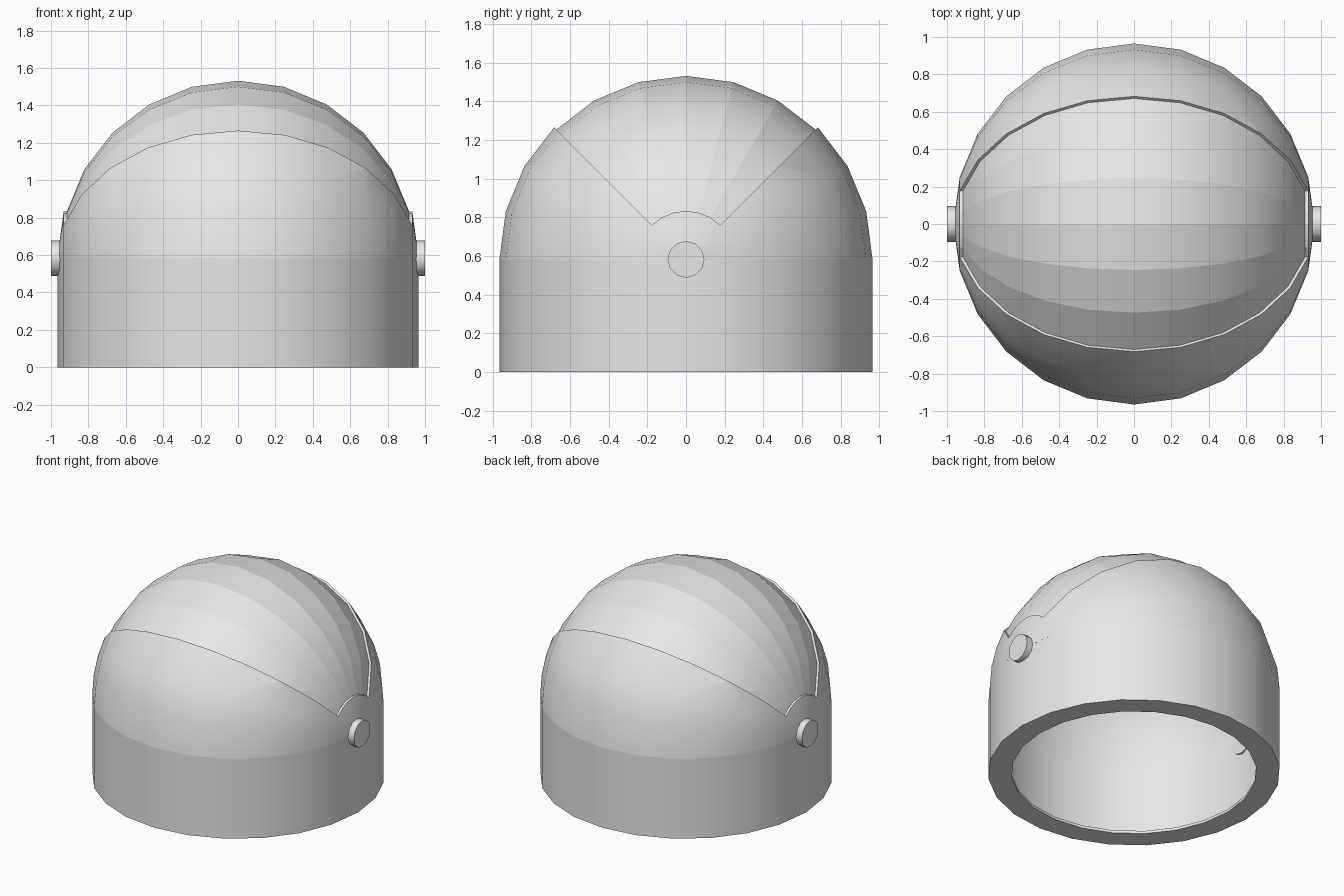
import bpy, bmesh, math

if "Cube" in bpy.data.objects:
    bpy.data.objects.remove(bpy.data.objects["Cube"])

R, ZC, N = 0.965, 0.583, 24      # shell radius, pivot height, side count
STEP = math.radians(15)
THICK = 0.03

grey = bpy.data.materials.new("light grey")
grey.diffuse_color = (0.8, 0.8, 0.8, 1)
grey.use_nodes = True
grey.node_tree.nodes["Principled BSDF"].inputs["Base Color"].default_value = grey.diffuse_color


def make(name, bm, smooth=30):
    bmesh.ops.recalc_face_normals(bm, faces=bm.faces)
    me = bpy.data.meshes.new(name)
    bm.to_mesh(me)
    bm.free()
    me.materials.append(grey)
    ob = bpy.data.objects.new(name, me)
    bpy.context.collection.objects.link(ob)
    if smooth:
        shade(ob, smooth)
    return ob


def shade(ob, angle):
    bpy.ops.object.select_all(action='DESELECT')
    bpy.context.view_layer.objects.active = ob
    ob.select_set(True)
    bpy.ops.object.shade_smooth_by_angle(angle=math.radians(angle))


def cut(ob, cutter, angle=30):
    m = ob.modifiers.new("cut", 'BOOLEAN')
    m.operation, m.object, m.solver = 'DIFFERENCE', cutter, 'EXACT'
    bpy.context.view_layer.objects.active = ob
    bpy.ops.object.modifier_apply(modifier=m.name)
    bpy.data.objects.remove(cutter)
    shade(ob, angle)


def lathe(profile):
    """Revolve a closed (radius, z) outline about z."""
    bm = bmesh.new()
    rings = [[bm.verts.new((r * math.cos(i * STEP), r * math.sin(i * STEP), z))
              for i in range(N)] for r, z in profile]
    for a, b in zip(rings, rings[1:] + rings[:1]):
        for i in range(N):
            j = (i + 1) % N
            bm.faces.new((a[i], a[j], b[j], b[i]))
    return bm


def prism(bm, pts, lo, hi):
    """Extrude a flat (y, z) outline along x."""
    a = [bm.verts.new((lo, *p)) for p in pts]
    b = [bm.verts.new((hi, *p)) for p in pts]
    bm.faces.new(a)
    bm.faces.new(b[::-1])
    for i in range(len(pts)):
        j = (i + 1) % len(pts)
        bm.faces.new((a[i], b[i], b[j], a[j]))


def orange_peel(r, k0, k1, thetas):
    """Thick dome segment with poles on the x axis, k counted from straight up."""
    bm = bmesh.new()
    skins = []
    for rad in (r, r - THICK):
        skins.append([[bm.verts.new((rad * math.cos(t), rad * math.sin(t) * math.sin(k * STEP),
                                     ZC + rad * math.sin(t) * math.cos(k * STEP)))
                       for t in thetas] for k in range(k0, k1 + 1)])
    for rows in skins:
        for a, b in zip(rows, rows[1:]):
            for i in range(len(thetas) - 1):
                bm.faces.new((a[i], a[i + 1], b[i + 1], b[i]))
    o, n = skins
    for k in (0, -1):
        for i in range(len(thetas) - 1):
            bm.faces.new((o[k][i], o[k][i + 1], n[k][i + 1], n[k][i]))
    for e in (0, -1):
        for k in range(len(o) - 1):
            bm.faces.new((o[k][e], o[k + 1][e], n[k + 1][e], n[k][e]))
    return bm, skins


# Thin ring wall with an inward lip at the foot
Ri = R - THICK
make("base_wall", lathe([(R, 0), (R, ZC), (Ri, ZC), (Ri, 0.02), (0.81, 0.02), (0.81, 0)]))

# Domed shell with ribs running to the pivots
angles = [math.radians(t) for t in [0.5] + list(range(15, 166, 15)) + [179.5]]
bm, _ = orange_peel(R, -6, 6, angles)
shell = make("outer_shell", bm)

# Wedge opening over the top, stopping at an arc around each pivot
wedge = [(0.25 * math.sin(a), ZC + 0.25 * math.cos(a))
         for a in (math.radians(d) for d in range(-45, 46, 15))]
wedge += [(1.4, ZC + 1.4), (-1.4, ZC + 1.4)]
bm = bmesh.new()
prism(bm, wedge, -1.2, 1.2)
cut(shell, make("wedge_cutter", bm, 0))

# Ribbed inner dome filling the opening
angles = [math.radians(t) for t in [12] + list(range(15, 166, 15)) + [168]]
bm, skins = orange_peel(R - 0.016, -3, 3, angles)
for f in bm.faces:
    f.smooth = True
for rows in skins:
    for row in rows:
        for a, b in zip(row, row[1:]):
            bm.edges.get((a, b)).smooth = False
make("inner_dome", bm, 0)

# Pivot knobs on both sides
for side, name in ((1, "right_pivot"), (-1, "left_pivot")):
    bm = bmesh.new()
    pts = [(0.095 * math.cos(math.radians(30 * i)), ZC + 0.095 * math.sin(math.radians(30 * i)))
           for i in range(12)]
    prism(bm, pts, side * 0.92, side)
    make(name, bm, 35)
